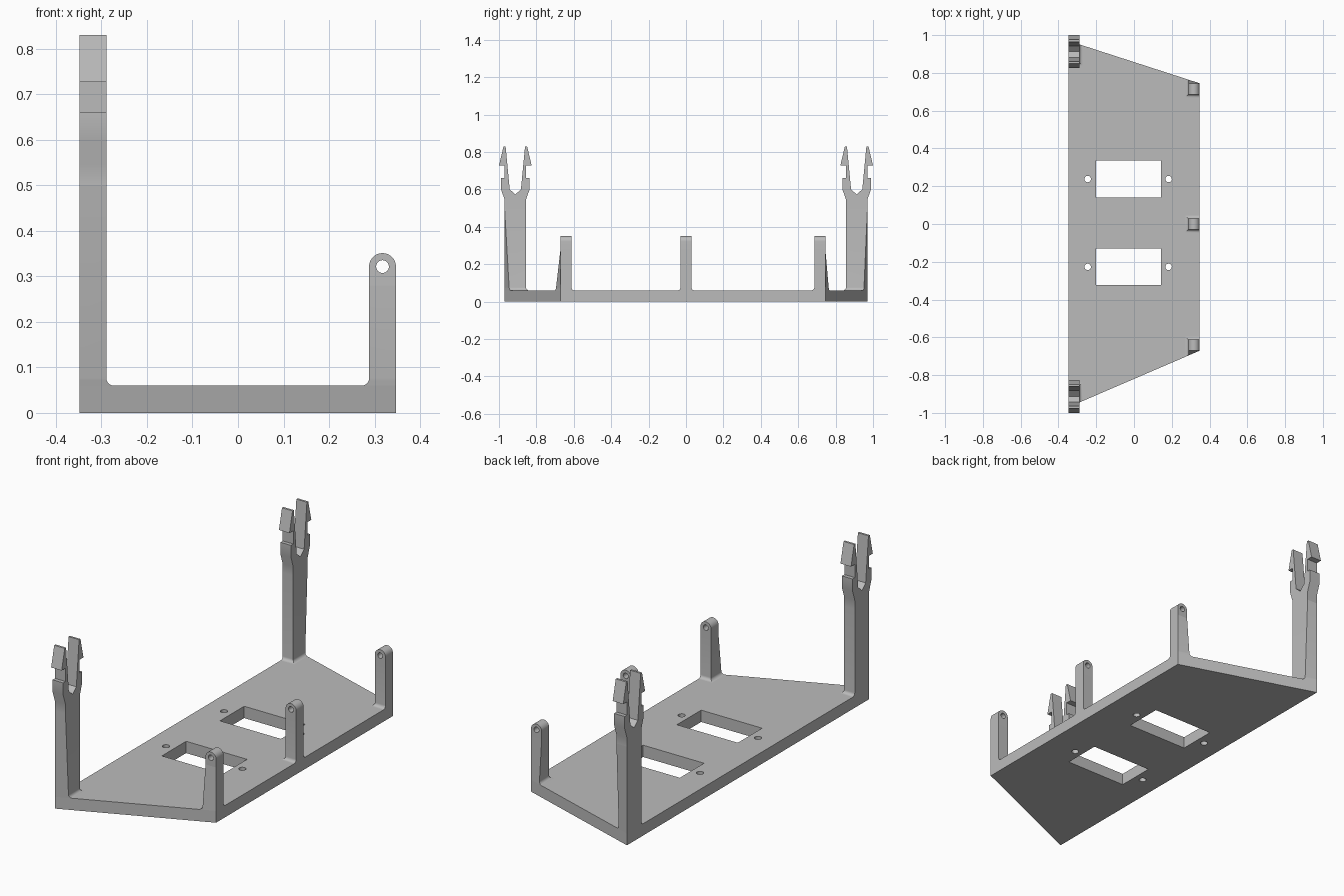
import bpy, bmesh, math
from mathutils import Matrix, Vector

if "Cube" in bpy.data.objects:
    bpy.data.objects.remove(bpy.data.objects["Cube"], do_unlink=True)

grey = bpy.data.materials.new("plain grey")
grey.use_nodes = True
grey.diffuse_color = (0.5, 0.5, 0.5, 1)
grey.node_tree.nodes["Principled BSDF"].inputs["Base Color"].default_value = (0.5, 0.5, 0.5, 1)

LEFT, RIGHT = -0.348, 0.347      # plate edges in x
THICK = 0.06                     # plate thickness
FILLET = 0.016
POST = 0.059                     # post width
FRONT = (-0.97, -0.671)          # slanted end edges: y at LEFT, y at RIGHT
BACK = (0.97, 0.745)


def finish(name, bm):
    bmesh.ops.remove_doubles(bm, verts=bm.verts[:], dist=1e-5)
    bmesh.ops.recalc_face_normals(bm, faces=bm.faces[:])
    mesh = bpy.data.meshes.new(name)
    bm.to_mesh(mesh)
    bm.free()
    mesh.materials.append(grey)
    obj = bpy.data.objects.new(name, mesh)
    bpy.context.collection.objects.link(obj)
    bpy.ops.object.select_all(action="DESELECT")
    obj.select_set(True)
    bpy.context.view_layer.objects.active = obj
    bpy.ops.object.shade_smooth_by_angle(angle=math.radians(30))
    return obj


def arc(cx, cy, r, start=0, end=360, n=32):
    return [(cx + r * math.cos(math.radians(start + (end - start) * i / n)),
             cy + r * math.sin(math.radians(start + (end - start) * i / n)))
            for i in range(n + (end - start < 360))]


def box_outline(x0, x1, y0, y1):
    return [(x0, y0), (x1, y0), (x1, y1), (x0, y1)]


def extrude_profile(name, loops, depth, matrix):
    """Solid from an outline plus hole loops, extruded about its own plane."""
    curve = bpy.data.curves.new(name, "CURVE")
    curve.dimensions, curve.fill_mode, curve.extrude = "2D", "BOTH", depth / 2
    for loop in loops:
        spline = curve.splines.new("POLY")
        spline.points.add(len(loop) - 1)
        for p, (a, b) in zip(spline.points, loop):
            p.co = (a, b, 0, 1)
        spline.use_cyclic_u = True
    temp = bpy.data.objects.new(name + " outline", curve)
    bpy.context.collection.objects.link(temp)
    bpy.context.view_layer.update()
    mesh = temp.evaluated_get(bpy.context.evaluated_depsgraph_get()).to_mesh()
    bm = bmesh.new()
    bm.from_mesh(mesh)
    bpy.data.objects.remove(temp, do_unlink=True)
    bpy.data.curves.remove(curve)
    bm.transform(matrix)
    return finish(name, bm)


def edge_y(end, x):
    return end[0] + (end[1] - end[0]) * (x - LEFT) / (RIGHT - LEFT)


def post_shaft(name, x_out, x_in, y_out, y_in, top, end=None):
    """Filleted shaft; its outer side blends from the slanted plate edge to straight."""
    heights = [FILLET * (1 - math.cos(math.pi / 2 * i / 6)) for i in range(7)]
    rings = [(THICK + h, FILLET - math.sqrt(FILLET**2 - (FILLET - h)**2)) for h in heights]
    rings.append((top, 0))
    sx = math.copysign(1, x_in - x_out)
    sy = math.copysign(1, y_in - y_out)
    bm = bmesh.new()
    loops = []
    for z, off in rings:
        t = (z - THICK) / (top - THICK)
        xi, yi = x_in + sx * off, y_in + sy * off

        def outer(x):
            if end is None:
                return y_out - sy * off
            return edge_y(end, x) * (1 - t) + y_out * t
        loops.append([bm.verts.new(c) for c in (
            (x_out, outer(x_out), z), (xi, outer(xi), z), (xi, yi, z), (x_out, yi, z))])
    for a, b in zip(loops, loops[1:]):
        for i in range(4):
            j = (i + 1) % 4
            bm.faces.new((a[i], a[j], b[j], b[i]))
    bm.faces.new(loops[0])
    bm.faces.new(loops[-1])
    return finish(name, bm)


# Base plate with two windows and their screw holes
loops = [[(LEFT, FRONT[0]), (RIGHT, FRONT[1]), (RIGHT, BACK[1]), (LEFT, BACK[0])]]
for y in (-0.227, 0.238):
    loops.append(box_outline(-0.2, 0.142, y - 0.097, y + 0.097))
    loops += [arc(x, y, 0.017) for x in (-0.245, 0.183)]
extrude_profile("base_plate", loops, THICK, Matrix.Translation((0, 0, THICK / 2)))

# Short posts with a rounded, drilled eye
SHOULDER, EYE_Z = 0.28, 0.3215
mid_x = RIGHT - POST / 2
eye = [[(RIGHT, SHOULDER)] + arc(mid_x, EYE_Z, POST / 2, 0, 180) + [(RIGHT - POST, SHOULDER)],
       arc(mid_x, EYE_Z, 0.014)]
for label, y_out, y_in, end in (("front", FRONT[1], FRONT[1] + POST, FRONT),
                                ("middle", -POST / 2, POST / 2, None),
                                ("back", BACK[1], BACK[1] - POST, BACK)):
    post_shaft(label + "_post", RIGHT, RIGHT - POST, y_out, y_in, SHOULDER, end)
    extrude_profile(label + "_post_eye", eye, POST,
                    Matrix.Translation((0, (y_out + y_in) / 2, 0)) @ Matrix.Rotation(math.pi / 2, 4, "X"))

# Tall posts with split, barbed snap clips
CLIP_Y, STEM, NECK = 0.9125, 0.0575, 0.5
half = [(STEM, NECK), (STEM, 0.545), (0.076, 0.6), (0.076, 0.66), (0.057, 0.66),
        (0.057, 0.727), (0.0875, 0.727), (0.063, 0.83), (0.052, 0.83), (0.03, 0.6)]
clip = half + [(0, 0.573)] + [(-u, z) for u, z in reversed(half)]
upright = Matrix(((0, 0, 1, 0), (1, 0, 0, 0), (0, 1, 0, 0), (0, 0, 0, 1)))
for label, s, end in (("front", -1, FRONT), ("back", 1, BACK)):
    post_shaft(label + "_clip_post", LEFT, LEFT + POST,
               s * (CLIP_Y + STEM), s * (CLIP_Y - STEM), NECK, end)
    extrude_profile(label + "_snap_clip", [clip], POST,
                    Matrix.Translation((LEFT + POST / 2, s * CLIP_Y, 0)) @ upright)
